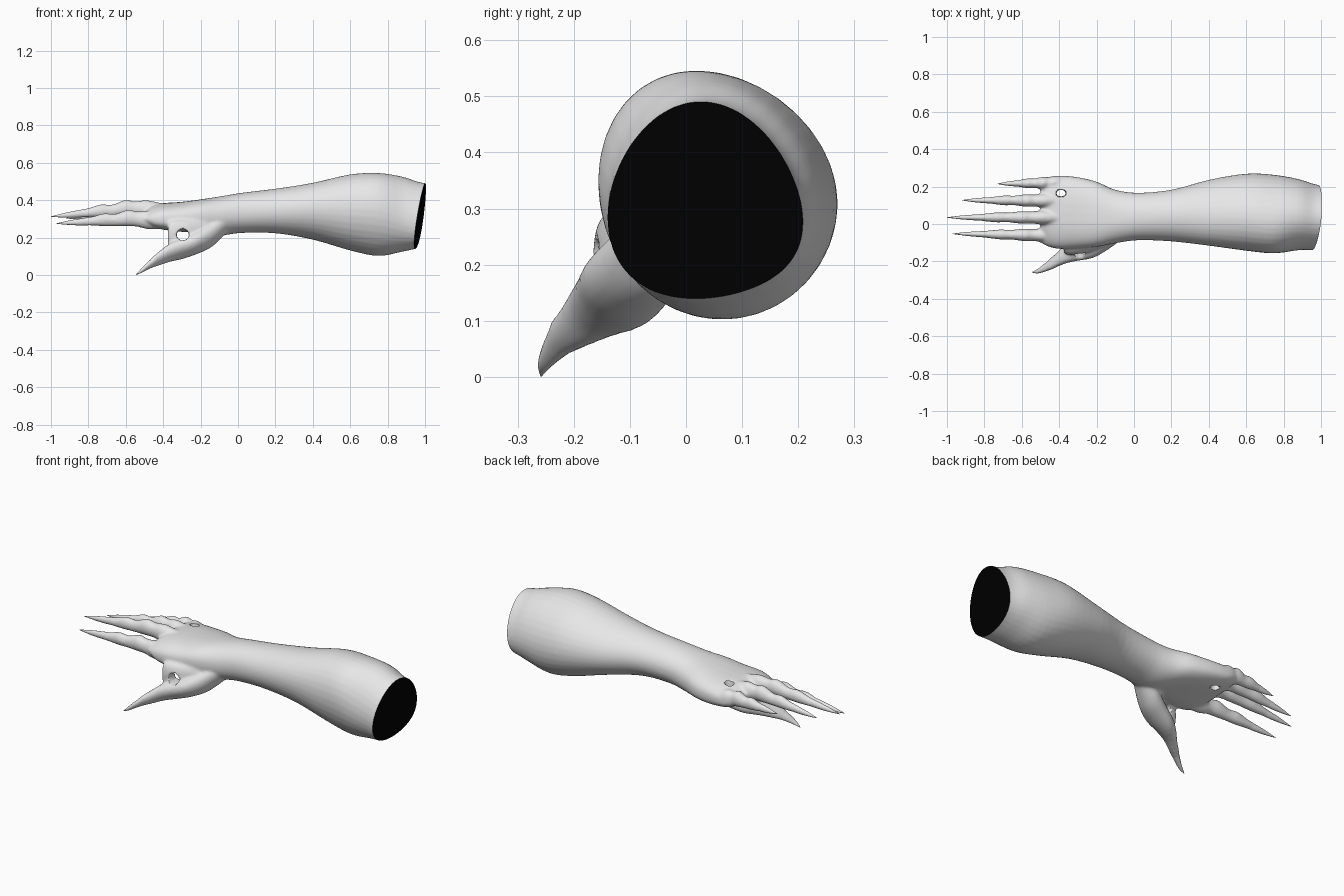
import bpy, bmesh, math
from mathutils import Vector, Matrix

if "Cube" in bpy.data.objects:
    bpy.data.objects.remove(bpy.data.objects["Cube"])


def material(name, rgb):
    m = bpy.data.materials.new(name)
    m.use_nodes = True
    m.diffuse_color = (*rgb, 1)
    m.node_tree.nodes["Principled BSDF"].inputs["Base Color"].default_value = (*rgb, 1)
    return m


skin = material("pale grey skin", (0.8, 0.8, 0.8))
dark = material("black cut end", (0, 0, 0))


def flow(rows, steps=4):
    """Fill in sections along a smooth curve through the given ones."""
    pts = [Vector(r) for r in rows]
    out = []
    for i in range(len(pts) - 1):
        p, q = pts[i], pts[i + 1]
        m = (q - pts[max(i - 1, 0)]) / 2
        n = (pts[min(i + 2, len(pts) - 1)] - p) / 2
        for k in range(steps):
            t = k / steps
            u = 1 - t
            out.append(p * u * u * (1 + 2 * t) + q * t * t * (3 - 2 * t)
                       + m * t * u * u - n * t * t * u)
    return out + [pts[-1]]


def loft(bm, sections, sides=24, egg=0):
    """Skin sections (x, y, z, half width, half height, slope, side sag, roundness)."""
    rings = []
    for section in flow(sections):
        x, y, z, ry, rz, slope, sag, power = (*section, 0, 1)[:8]
        ring = []
        for i in range(sides):
            a = 2 * math.pi * i / sides
            c, s = [math.copysign(abs(v) ** power, v) for v in (math.cos(a), math.sin(a))]
            dz = rz * s * (1 - egg * c) + slope * ry * c - sag * c * c
            ring.append(bm.verts.new((x, y + ry * c, z + dz)))
        rings.append(ring)
    for a, b in zip(rings, rings[1:]):
        for i in range(sides):
            j = (i + 1) % sides
            bm.faces.new((a[i], a[j], b[j], b[i]))
    bm.faces.new(rings[0][::-1])
    bm.faces.new(rings[-1])


def finish(bm, name, mats):
    bmesh.ops.recalc_face_normals(bm, faces=bm.faces)
    mesh = bpy.data.meshes.new(name)
    bm.to_mesh(mesh)
    bm.free()
    ob = bpy.data.objects.new(name, mesh)
    bpy.context.collection.objects.link(ob)
    for m in mats:
        mesh.materials.append(m)
    return ob


def smooth(ob):
    bpy.ops.object.select_all(action="DESELECT")
    ob.select_set(True)
    bpy.context.view_layer.objects.active = ob
    bpy.ops.object.shade_smooth_by_angle(angle=math.radians(50))


# forearm, wrist and palm in one run
body, claws = bmesh.new(), bmesh.new()
loft(body, [
    (1.06, .035, .32, .165, .165, 0, .04, 1),
    (.97, .036, .32, .176, .176, 0, .04, 1),
    (.88, .05, .325, .19, .2, -.03, .025, 1),
    (.75, .053, .322, .21, .22, -.12, 0, 1),
    (.6, .063, .333, .206, .202, -.1, 0, 1),
    (.4, .06, .34, .176, .151, -.08, 0, 1),
    (.2, .045, .342, .138, .119, 0, 0, 1),
    (.02, .04, .332, .127, .107, 0, 0, .95),
    (-.1, .04, .315, .143, .104, 0, 0, .9),
    (-.2, .052, .314, .174, .09, 0, .005, .8),
    (-.3, .06, .312, .19, .079, .02, .01, .75),
    (-.4, .063, .315, .196, .069, .03, .012, .75),
    (-.46, .065, .318, .185, .054, .05, .012, .8),
    (-.5, .065, .32, .165, .025, .06, .01, 1)], 36, .06)

# four fingers: knuckle y, z and x, tip x, y, z, thickness
fingers = [(-.06, .286, -.48, -.97, -.052, .275, 1.0),
           (.035, .342, -.49, -1.0, .035, .312, 1.0),
           (.125, .335, -.48, -.92, .127, .303, 1.0),
           (.22, .312, -.42, -.73, .215, .31, .98)]
# along the finger: fraction, half width, half height, lift
shape = [(-.3, .02, .025, 0), (-.15, .033, .04, 0), (0, .038, .05, .008), (.12, .032, .041, .014),
         (.22, .034, .045, .021), (.36, .026, .033, .012), (.48, .027, .035, .015),
         (.62, .02, .024, .008), (.75, .013, .016, .004)]
claw = [(.55, .019, .024, .012), (.72, .015, .019, .006),
        (.86, .0095, .012, .003), (1, .0012, .0012, 0)]
for ky, kz, kx, tx, ty, tz, s in fingers:
    for bm, prof in ((body, shape), (claws, claw)):
        loft(bm, [(kx + (tx - kx) * f, ky + (ty - ky) * f,
                   kz + (tz - kz) * f + lift, w * s, h * s, 0)
                  for f, w, h, lift in prof], 16)

# thumb and its claw
loft(body, [(-.06, -.02, .285, .06, .06, 0), (-.14, -.06, .22, .078, .07, 0),
            (-.22, -.1, .174, .082, .062, -.1), (-.3, -.125, .142, .072, .056, -.2),
            (-.36, -.155, .122, .055, .05, -.2), (-.41, -.19, .095, .039, .04, -.2),
            (-.45, -.217, .072, .031, .03, -.2), (-.49, -.241, .043, .016, .018, 0)], 20)
loft(claws, [(-.43, -.206, .083, .031, .03, -.2), (-.475, -.232, .054, .022, .022, -.1),
             (-.515, -.252, .024, .012, .012, 0), (-.545, -.258, .002, .0015, .0015, 0)], 16)

# web joining thumb and palm
loft(body, [(-.16, -.08, .24, .04, .07, 0), (-.27, -.122, .22, .036, .075, -.2),
            (-.35, -.135, .215, .03, .075, -.3), (-.375, -.135, .215, .02, .06, -.3)], 16)

# holes through the webs
cut = bmesh.new()
for centre, turn, length, size in (
        (Vector((-.295, -.14, .215)), Matrix.Rotation(math.pi / 2, 4, "X"), .16, (1.6, 1.5, 1, 1)),
        (Vector((-.39, .165, .34)), Matrix.Identity(4), .4, (1.2, .85, 1, 1))):
    bmesh.ops.create_cone(cut, cap_ends=True, segments=16, radius1=.02, radius2=.02, depth=length,
                          matrix=Matrix.Translation(centre) @ turn @ Matrix.Diagonal(size))
cutter = finish(cut, "web_hole_cutter", [])
cutter.hide_render = True

# merge the flesh into one skin
rough = finish(body, "rough_arm", [])
remesh = rough.modifiers.new("merge", "REMESH")
remesh.mode = "VOXEL"
remesh.voxel_size = .0075
hole = rough.modifiers.new("holes", "BOOLEAN")
hole.object = cutter
hole.operation = "DIFFERENCE"
soft = rough.modifiers.new("soften", "SMOOTH")
soft.factor = .5
soft.iterations = 8
bpy.context.view_layer.update()
merged = rough.evaluated_get(bpy.context.evaluated_depsgraph_get())
bm = bmesh.new()
bm.from_mesh(merged.to_mesh())
merged.to_mesh_clear()
bpy.data.objects.remove(rough)
bpy.data.objects.remove(cutter)

# slanted cut end with a black face
result = bmesh.ops.bisect_plane(bm, geom=bm.verts[:] + bm.edges[:] + bm.faces[:],
                                plane_co=(.925, 0, 0), plane_no=(1, -.1, -.15), clear_outer=True)
for f in bm.faces:
    f.material_index = 0
rim = [e for e in result["geom_cut"] if isinstance(e, bmesh.types.BMEdge)]
for f in bmesh.ops.contextual_create(bm, geom=rim)["faces"]:
    f.material_index = 1
smooth(finish(bm, "arm_and_hand", [skin, dark]))
smooth(finish(claws, "claws", [skin]))
